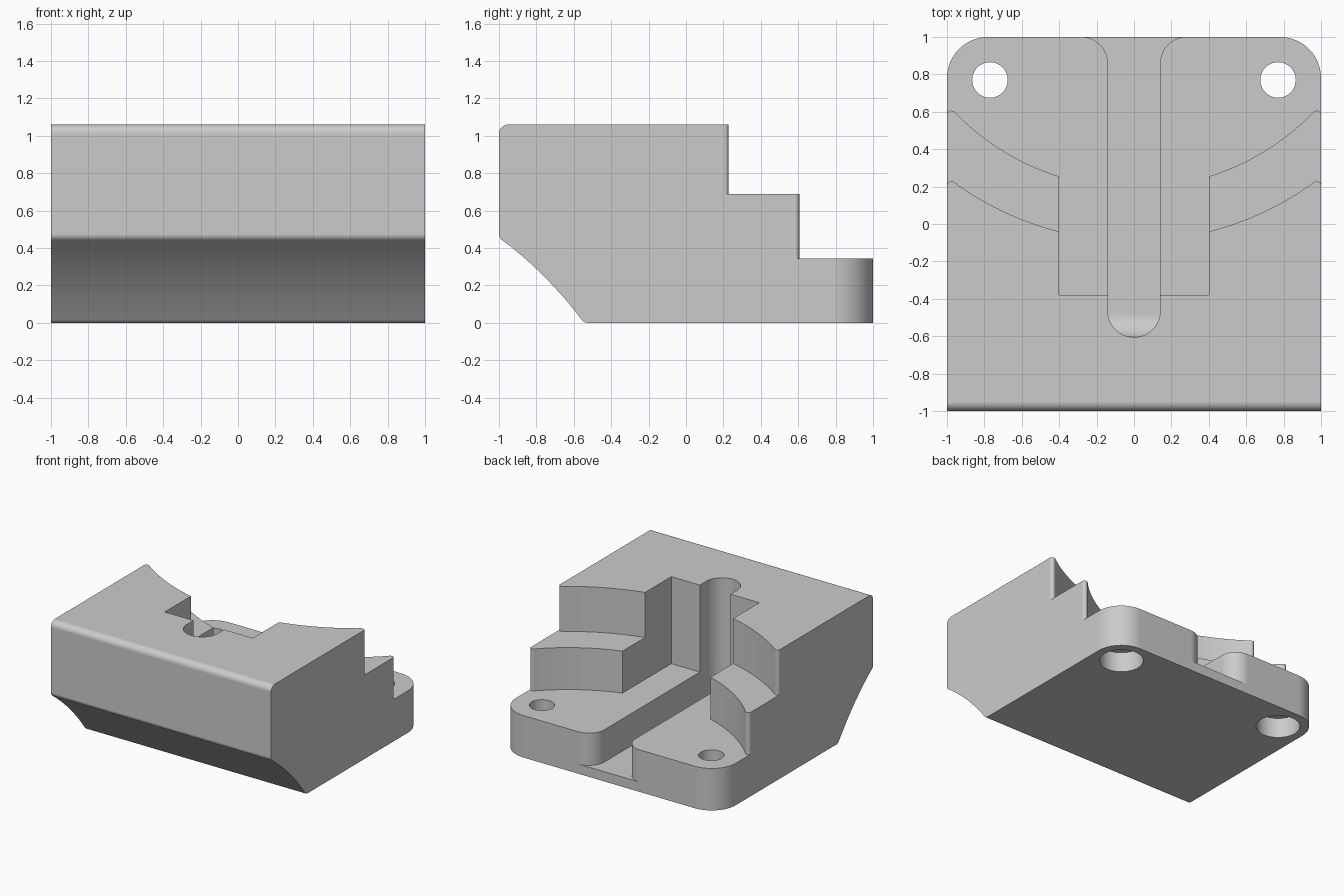
import bpy, bmesh, math
from mathutils import Vector

cube = bpy.data.objects.get("Cube")
if cube:
    bpy.data.objects.remove(cube, do_unlink=True)

TOP, STEP, BASE, SLOT_FLOOR = 1.06, 0.69, 0.345, 0.08


def rounded(points, steps=12):
    """Outline from (u, v) or (u, v, radius) points, with filleted corners."""
    out = []
    n = len(points)
    for i, p in enumerate(points):
        corner = Vector(p[:2])
        if len(p) < 3:
            out.append(corner)
            continue
        r = p[2]
        a = (Vector(points[i - 1][:2]) - corner).normalized()
        b = (Vector(points[(i + 1) % n][:2]) - corner).normalized()
        half = a.angle(b) / 2
        centre = corner + (a + b).normalized() * r / math.sin(half)
        reach = r / math.tan(half)
        start = (corner + a * reach - centre).normalized()
        end = (corner + b * reach - centre).normalized()
        sweep = math.pi - 2 * half
        for k in range(steps + 1):
            t = k / steps
            d = (start * math.sin((1 - t) * sweep) + end * math.sin(t * sweep)) / math.sin(sweep)
            out.append(centre + d * r)
    return out


def prism(name, outline, low, high, along="Z"):
    """Extrude an outline along Z (plan, x-y) or X (side, y-z)."""
    place = (lambda p: (p.x, p.y, low)) if along == "Z" else (lambda p: (low, p.x, p.y))
    shift = (0, 0, high - low) if along == "Z" else (high - low, 0, 0)
    bm = bmesh.new()
    face = bm.faces.new([bm.verts.new(place(p)) for p in outline])
    grown = bmesh.ops.extrude_face_region(bm, geom=[face])
    moved = [g for g in grown["geom"] if isinstance(g, bmesh.types.BMVert)]
    bmesh.ops.translate(bm, verts=moved, vec=shift)
    bmesh.ops.recalc_face_normals(bm, faces=bm.faces)
    mesh = bpy.data.meshes.new(name)
    bm.to_mesh(mesh)
    bm.free()
    obj = bpy.data.objects.new(name, mesh)
    bpy.context.collection.objects.link(obj)
    return obj


def select(obj):
    bpy.ops.object.select_all(action="DESELECT")
    obj.select_set(True)
    bpy.context.view_layer.objects.active = obj


def combine(obj, tool, operation="DIFFERENCE"):
    mod = obj.modifiers.new("cut", "BOOLEAN")
    mod.operation, mod.solver, mod.object = operation, "EXACT", tool
    select(obj)
    bpy.ops.object.modifier_apply(modifier=mod.name)
    bpy.data.objects.remove(tool, do_unlink=True)


def circle(cx, cy, r, n=48):
    return [Vector((cx + r * math.cos(math.tau * k / n), cy + r * math.sin(math.tau * k / n)))
            for k in range(n)]


def mirrored(right):
    return right + [(-p[0],) + tuple(p[1:]) for p in reversed(right)]


def scoop(centre_y, radius, inner, extra=()):
    """Plan of the area behind a concave arc, with softened side tips."""
    arc_y = lambda x: centre_y - math.sqrt(radius ** 2 - x * x)
    edge = 1.001
    right = [(1.3, 1.3), (1.3, arc_y(edge) - 0.15), (edge, arc_y(edge) - 0.15),
             (edge, arc_y(edge), 0.025)]
    count = 20
    for k in range(count + 1):
        x = 0.94 + (inner - 0.94) * k / count
        right.append((x, arc_y(x)))
    return rounded(mirrored(right + list(extra)))


# Main block: side profile with a hollow curved underside at the front
p0, p1, p2 = Vector((-1, 0.455)), Vector((-0.75, 0.275)), Vector((-0.545, 0))
hollow = []
for k in range(9):
    t = k / 8
    p = p0 * (1 - t) ** 2 + p1 * 2 * t * (1 - t) + p2 * t * t
    hollow.append((p.x, p.y, 0.04) if k in (0, 8) else (p.x, p.y))
side = [(1.1, 0), (1.1, TOP), (-1, TOP, 0.05)] + hollow
block = prism("stepped_block", rounded(side), -1.1, 1.1, "X")

# Rounded rear corners
plan = [(-1, -1.2), (1, -1.2), (1, 1, 0.22), (-1, 1, 0.22)]
combine(block, prism("plan_tool", rounded(plan), -0.1, 1.2), "INTERSECT")

# Two curved steps, the lower one joined with the square pocket
combine(block, prism("upper_step_tool", scoop(1.543, 1.633, 0.3), STEP, 1.3))
combine(block, prism("lower_step_tool", scoop(1.53, 1.337, 0.4, [(0.4, -0.38)]), BASE, 1.3))

# Central slot: round front end, flared rear mouth, floor curving up in front
w, flare = 0.14, 0.14
half_slot = [(w + flare, 1.2)]
for k in range(13):
    a = math.radians(90 + 90 * k / 12)
    half_slot.append((w + flare + flare * math.cos(a), 1 - flare + flare * math.sin(a)))
for k in range(16):
    a = math.radians(-90 * k / 16)
    half_slot.append((w * math.cos(a), -0.465 + w * math.sin(a)))
slot_plan = [Vector(p) for p in half_slot + [(0, -0.465 - w)]
             + [(-x, y) for x, y in reversed(half_slot)]]
slot = prism("slot_tool", slot_plan, -0.1, 1.3)
floor = [(1.4, SLOT_FLOOR), (1.4, 1.2), (-0.608, 1.2), (-0.608, SLOT_FLOOR, 0.13)]
combine(slot, prism("slot_floor_tool", rounded(floor), -0.6, 0.6, "X"), "INTERSECT")
combine(block, slot)

# Bolt holes with wide recesses underneath
for s in (-1, 1):
    combine(block, prism("hole_tool", circle(s * 0.77, 0.77, 0.095), -0.1, 0.6))
    combine(block, prism("recess_tool", circle(s * 0.77, 0.77, 0.165), -0.1, 0.165))

# Grey finish
grey = bpy.data.materials.new("plain_grey")
grey.use_nodes = True
colour = (0.6, 0.6, 0.6, 1)
grey.diffuse_color = colour
grey.node_tree.nodes["Principled BSDF"].inputs["Base Color"].default_value = colour
block.data.materials.clear()
block.data.materials.append(grey)

# Smooth curves, crisp edges, flat planes
select(block)
bpy.ops.object.shade_smooth_by_angle(angle=math.radians(25))
weighted = block.modifiers.new("weighted_normals", "WEIGHTED_NORMAL")
weighted.keep_sharp = True
